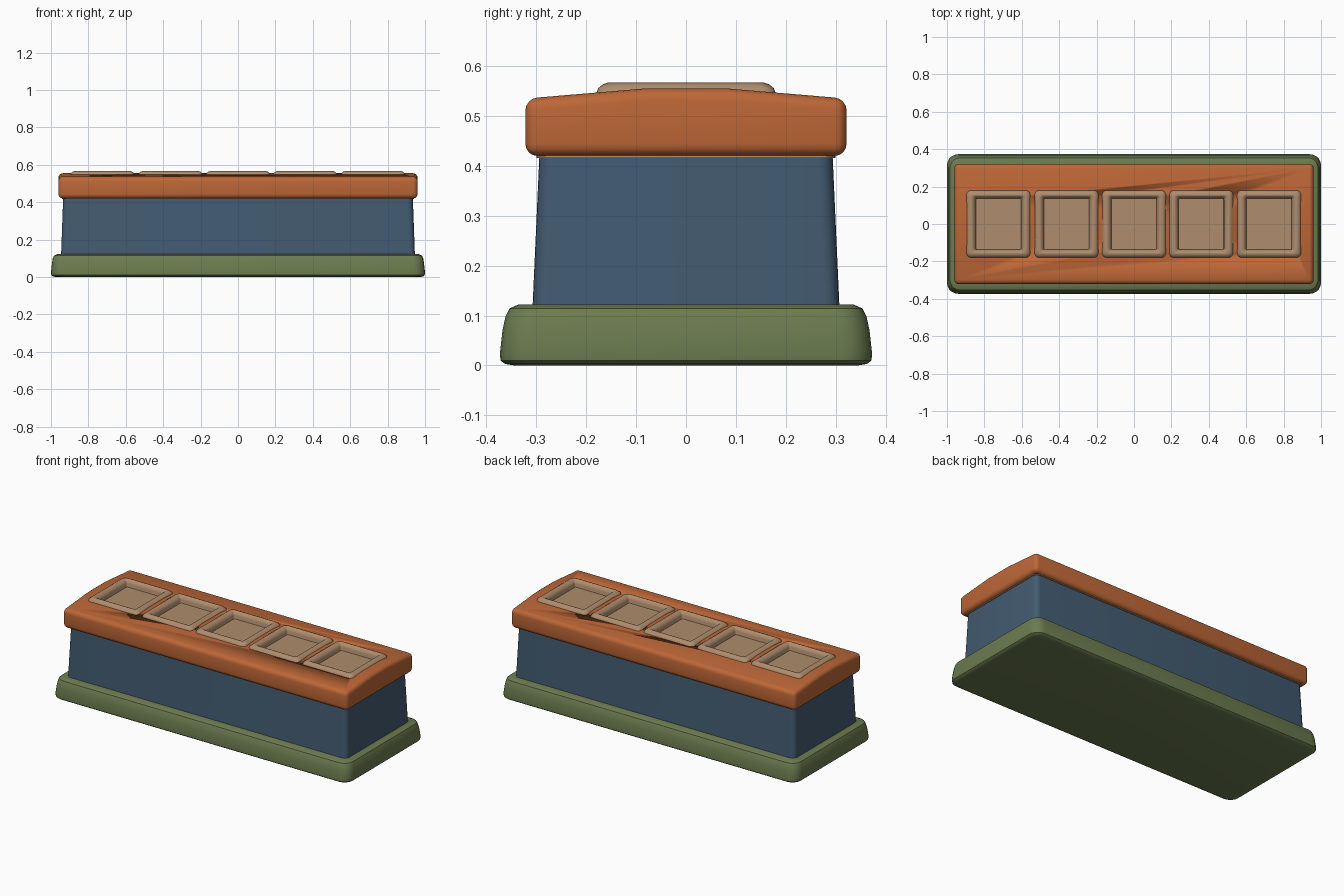
import bpy, bmesh, math

if "Cube" in bpy.data.objects:
    bpy.data.objects.remove(bpy.data.objects["Cube"])


def material(name, rgb):
    m = bpy.data.materials.new(name)
    m.diffuse_color = (*rgb, 1)
    m.use_nodes = True
    m.node_tree.nodes["Principled BSDF"].inputs["Base Color"].default_value = m.diffuse_color
    return m


green = material("olive green", (0.15, 0.20, 0.08))
blue = material("slate blue", (0.055, 0.105, 0.165))
orange = material("burnt orange", (0.51, 0.135, 0.038))
tan = material("warm tan", (0.43, 0.265, 0.155))


def finish(name, bm, mat, angle=35):
    bmesh.ops.recalc_face_normals(bm, faces=bm.faces)
    me = bpy.data.meshes.new(name)
    bm.to_mesh(me)
    bm.free()
    ob = bpy.data.objects.new(name, me)
    bpy.context.collection.objects.link(ob)
    if mat:
        me.materials.append(mat)
    me.shade_smooth()
    me.set_sharp_from_angle(angle=math.radians(angle))
    return ob


def rounded_rect(hx, hy, r, n=5):
    pts = []
    for k, (sx, sy) in enumerate([(1, 1), (-1, 1), (-1, -1), (1, -1)]):
        for i in range(n + 1):
            a = math.pi / 2 * (k + i / n)
            pts.append((sx * (hx - r) + r * math.cos(a), sy * (hy - r) + r * math.sin(a)))
    return pts


def loft(name, rings, mat, cx=0):
    """Stack rounded rectangles (half x, half y, corner radius, z) and cap both ends."""
    bm = bmesh.new()
    loops = [[bm.verts.new((x + cx, y, z)) for x, y in rounded_rect(hx, hy, r)]
             for hx, hy, r, z in rings]
    for a, b in zip(loops, loops[1:]):
        n = len(a)
        for i in range(n):
            bm.faces.new((a[i], a[(i + 1) % n], b[(i + 1) % n], b[i]))
    bm.faces.new(loops[0])
    bm.faces.new(loops[-1])
    return finish(name, bm, mat)


# Base slab
loft("base", [(.972, .345, .04, 0), (.99, .363, .055, .003), (.998, .372, .06, .010),
              (1.0, .373, .06, .025), (.995, .368, .06, .07), (.991, .362, .06, .098),
              (.984, .354, .055, .114), (.966, .336, .04, .122)], green)

# Tapered body
loft("body", [(.946, .308, .03, .11), (.935, .294, .03, .42)], blue)

# Thin liner plate showing under the lid
loft("liner_plate", [(.94, .300, .03, .416), (.94, .300, .03, .424)], tan)

# Crowned lid: profile extruded along x, edges rounded
bm = bmesh.new()
profile = [(-.322, .42), (.322, .42), (.322, .535), (.085, .555), (-.085, .555), (-.322, .535)]
ends = [[bm.verts.new((x, y, z)) for y, z in profile] for x in (-.96, .96)]
for i in range(6):
    j = (i + 1) % 6
    bm.faces.new((ends[0][i], ends[0][j], ends[1][j], ends[1][i]))
for e in ends:
    bm.faces.new(e)
bmesh.ops.recalc_face_normals(bm, faces=bm.faces)
sharp = [e for e in bm.edges if e.calc_face_angle() > math.radians(30)]
bmesh.ops.bevel(bm, geom=sharp, offset=.024, offset_type='OFFSET', segments=4,
                profile=.5, affect='EDGES')
lid = finish("lid", bm, orange)

# Five square wells with raised rims
centres = [-.725, -.361, 0, .359, .722]
for k, cx in enumerate(centres):
    loft(f"well_{k + 1}", [(.172, .180, .025, .525), (.172, .180, .025, .545),
                           (.168, .176, .025, .556), (.158, .166, .025, .564),
                           (.148, .156, .02, .567), (.137, .150, .015, .565),
                           (.126, .141, .008, .555), (.122, .138, .006, .545),
                           (.113, .128, .005, .45)], tan, cx)

# Hidden cutter opening the lid for the wells
bm = bmesh.new()
for cx in centres:
    cube = bmesh.ops.create_cube(bm, size=1)["verts"]
    bmesh.ops.scale(bm, verts=cube, vec=(.27, .30, .2))
    bmesh.ops.translate(bm, verts=cube, vec=(cx, 0, .54))
cutter = finish("lid_cutter", bm, orange)
cutter.hide_render = True
cutter.hide_viewport = True
cutter.display_type = 'WIRE'
mod = lid.modifiers.new("openings", 'BOOLEAN')
mod.operation = 'DIFFERENCE'
mod.solver = 'EXACT'
mod.object = cutter
